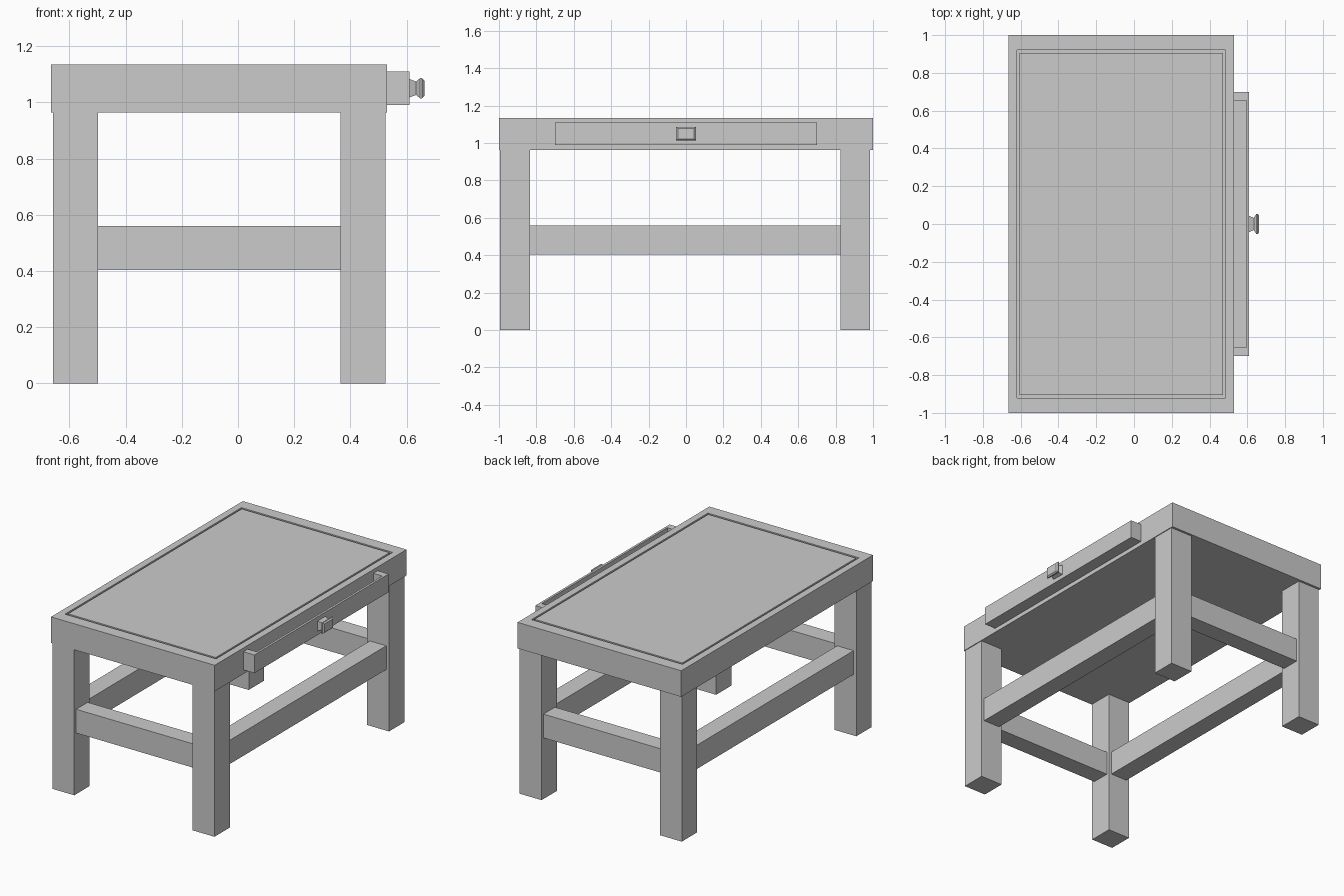
import bpy, bmesh
from mathutils import Vector

if "Cube" in bpy.data.objects:
    bpy.data.objects.remove(bpy.data.objects["Cube"])


def loft(name, loops):
    """Capped skin through rectangular loops of four corner points."""
    bm = bmesh.new()
    rings = [[bm.verts.new(Vector(p)) for p in loop] for loop in loops]
    for a, b in zip(rings, rings[1:]):
        for i in range(4):
            j = (i + 1) % 4
            bm.faces.new((a[i], a[j], b[j], b[i]))
    bm.faces.new(rings[0][::-1])
    bm.faces.new(rings[-1])
    bmesh.ops.recalc_face_normals(bm, faces=bm.faces)
    mesh = bpy.data.meshes.new(name)
    bm.to_mesh(mesh)
    bm.free()
    obj = bpy.data.objects.new(name, mesh)
    bpy.context.collection.objects.link(obj)
    return obj


def flat_rect(x0, x1, y0, y1, z):
    return [(x0, y0, z), (x1, y0, z), (x1, y1, z), (x0, y1, z)]


def box(name, x0, x1, y0, y1, z0, z1):
    return loft(name, [flat_rect(x0, x1, y0, y1, z) for z in (z0, z1)])


# Table top with a thin groove framing the centre panel
outer = (-0.665, 0.53, -1.0, 1.0)
groove_out = (-0.619, 0.484, -0.92, 0.92)
groove_in = (-0.607, 0.472, -0.906, 0.906)
top, bottom, groove = 1.135, 0.963, 1.12
loft("table_top", [
    flat_rect(*outer, bottom), flat_rect(*outer, top),
    flat_rect(*groove_out, top), flat_rect(*groove_out, groove),
    flat_rect(*groove_in, groove), flat_rect(*groove_in, top)])

# Legs
leg_x = {"left": (-0.659, -0.499), "right": (0.365, 0.525)}
leg_y = {"front": (-0.995, -0.835), "back": (0.825, 0.985)}
for sx, xs in leg_x.items():
    for sy, ys in leg_y.items():
        box(f"{sy}_{sx}_leg", *xs, *ys, 0.0, bottom)

# Stretchers, slightly thinner than the legs
inset, rail_z = 0.02, (0.403, 0.56)
for side, (a, b) in leg_y.items():
    box(f"{side}_stretcher", leg_x["left"][1], leg_x["right"][0],
        a + inset, b - inset, *rail_z)
for side, (a, b) in leg_x.items():
    box(f"{side}_stretcher", a + inset, b - inset,
        leg_y["front"][1], leg_y["back"][0], *rail_z)

# Drawer: open tray pulled slightly out of the table top
tray_out = (0.44, 0.61, -0.7, 0.7)
tray_in = (0.455, 0.595, -0.655, 0.655)
loft("drawer", [
    flat_rect(*tray_out, 0.99), flat_rect(*tray_out, 1.11),
    flat_rect(*tray_in, 1.11), flat_rect(*tray_in, 1.01)])

# Drawer knob: square profile (x, half width, half height)
profile = [(0.609, 0.043, 0.033), (0.634, 0.033, 0.024),
           (0.648, 0.054, 0.036), (0.655, 0.054, 0.036), (0.663, 0.044, 0.028)]
loft("drawer_knob", [
    [(x, -w, 1.05 - h), (x, w, 1.05 - h), (x, w, 1.05 + h), (x, -w, 1.05 + h)]
    for x, w, h in profile])
